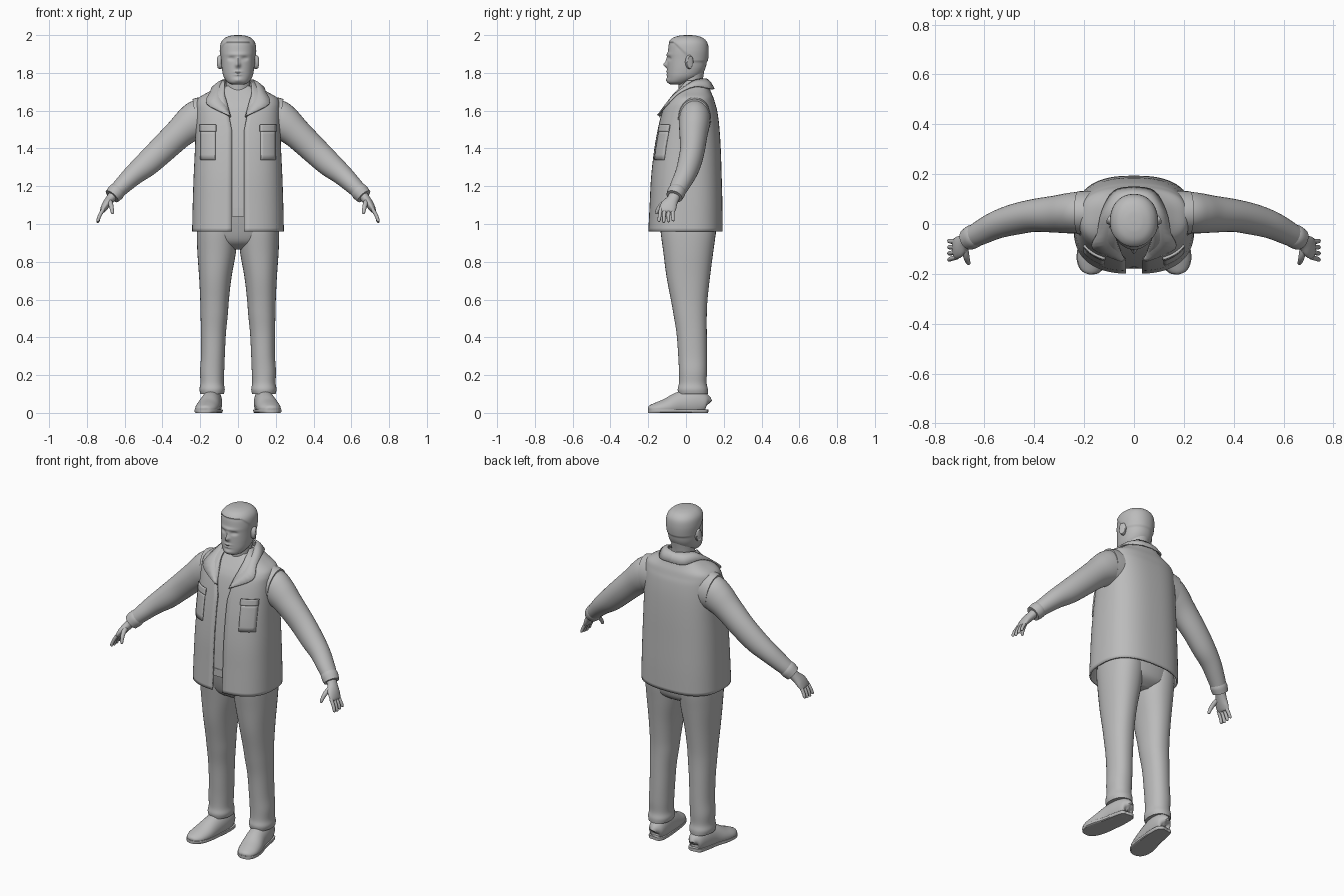
import bpy, bmesh, math
from mathutils import Vector

grey = bpy.data.materials.new("plain_grey")
grey.diffuse_color = (0.5, 0.5, 0.5, 1)


def spline(rows, n):
    """Catmull-Rom through rows of numbers, n steps per span."""
    out, last = [], len(rows) - 1
    for i in range(last):
        a, b, c, d = rows[max(i - 1, 0)], rows[i], rows[i + 1], rows[min(i + 2, last)]
        for k in range(n):
            t = k / n
            out.append(tuple(0.5 * (2 * q + (r - p) * t + (2 * p - 5 * q + 4 * r - s) * t * t
                                    + (3 * q - p - 3 * r + s) * t ** 3)
                             for p, q, r, s in zip(a, b, c, d)))
    return out + [tuple(rows[-1])]


def skin(name, rings, closed=True, caps=True, mirror=False, thick=0, offset=-1):
    """Join rings of points into one surface."""
    bm = bmesh.new()
    vs = [[bm.verts.new(p) for p in ring] for ring in rings]
    n = len(rings[0])
    for r, s in zip(vs, vs[1:]):
        for i in range(n if closed else n - 1):
            j = (i + 1) % n
            bm.faces.new((r[i], r[j], s[j], s[i]))
    if closed and caps:
        bm.faces.new(vs[0])
        bm.faces.new(vs[-1])
    bmesh.ops.recalc_face_normals(bm, faces=bm.faces[:])
    me = bpy.data.meshes.new(name)
    bm.to_mesh(me)
    bm.free()
    me.materials.append(grey)
    ob = bpy.data.objects.new(name, me)
    bpy.context.collection.objects.link(ob)
    if thick:
        m = ob.modifiers.new("thickness", 'SOLIDIFY')
        m.thickness, m.offset = thick, offset
    if mirror:
        ob.modifiers.new("mirror", 'MIRROR')
    return ob


def oval(t, rx, ry, p):
    s, c = math.sin(t), math.cos(t)
    return (math.copysign(abs(s) ** (2 / p), s) * rx, -math.copysign(abs(c) ** (2 / p), c) * ry)


def stack(rows, n=5, sides=40, p=2.0):
    """Level oval rings from rows of z, cx, cy, rx, ry."""
    rings = []
    for z, cx, cy, rx, ry in spline(rows, n):
        pts = [oval(math.tau * i / sides, rx, ry, p) for i in range(sides)]
        rings.append([Vector((cx + x, cy + y, z)) for x, y in pts])
    return rings


def limb(name, rows, n=5, sides=24, ref=(0, 1, 0), zmax=9):
    """Mirrored tube from rows of x, y, z, width, depth."""
    rows = spline(rows, n)
    rings = []
    for i, r in enumerate(rows):
        a, b = rows[max(i - 1, 0)], rows[min(i + 1, len(rows) - 1)]
        t = (Vector(b[:3]) - Vector(a[:3])).normalized()
        u = t.cross(Vector(ref)).normalized()
        v = u.cross(t)
        ring = []
        for k in range(sides):
            g = math.tau * k / sides
            q = Vector(r[:3]) + u * math.cos(g) * r[3] + v * math.sin(g) * r[4]
            q.z = min(max(q.z, 0), zmax)
            ring.append(q)
        rings.append(ring)
    return skin(name, rings, mirror=True)


# Vest: open-fronted shell, rows of z, cy, rx, ry
VP = 2.6
vest_rows = [(.96, -.003, .243, .197), (1.1, 0, .24, .193), (1.25, .002, .235, .187),
             (1.4, .008, .228, .176), (1.52, .015, .224, .161), (1.6, .02, .222, .145),
             (1.64, .024, .22, .13), (1.67, .03, .205, .115), (1.70, .035, .155, .097),
             (1.73, .042, .11, .08), (1.76, .045, .082, .068)]
rings = []
for z, cy, rx, ry in spline(vest_rows, 5):
    gap = .033 + .04 * min(max((z - 1.5) / .2, 0), 1)
    t0 = math.asin((gap / rx) ** (VP / 2))
    ring = []
    for i in range(65):
        x, y = oval(t0 + (math.tau - 2 * t0) * i / 64, rx, ry, VP)
        ring.append((x, y + cy, z))
    rings.append(ring)
skin("vest", rings, closed=False, thick=.01)


def vest_front(x, z):
    for a, b in zip(vest_rows, vest_rows[1:]):
        if a[0] <= z <= b[0]:
            f = (z - a[0]) / (b[0] - a[0])
            cy, rx, ry = (a[k] + (b[k] - a[k]) * f for k in (1, 2, 3))
            return cy - ry * max(1 - (x / rx) ** VP, 0) ** (1 / VP)


# Chest pockets and their flaps follow the vest front
def patch(name, x0, x1, z0, z1, lift):
    skin(name, [[(x, vest_front(x, z) - lift, z) for x in (x0 + (x1 - x0) * i / 6 for i in range(7))]
                for z in (z0 + (z1 - z0) * j / 6 for j in range(7))],
         closed=False, mirror=True, thick=.01, offset=0)


patch("chest_pocket", .12, .198, 1.34, 1.5, .003)
patch("pocket_flap", .116, .2, 1.49, 1.525, .006)

# Armhole edges
limb("armhole_edge", [(.15, .045, 1.565, .112, .088), (.19, .045, 1.56, .112, .088),
                      (.225, .045, 1.555, .108, .086)], 2, 32)

# Collar: folded strip from neckline to outer edge
inner = [(0, .112, 1.765), (.055, .092, 1.768), (.08, .035, 1.755), (.076, -.035, 1.70),
         (.058, -.095, 1.64), (.04, -.14, 1.565)]
outer = [(0, .148, 1.715), (.08, .132, 1.715), (.128, .05, 1.728), (.148, -.035, 1.695),
         (.165, -.098, 1.635), (.05, -.15, 1.575)]
strip = []
for a, b in zip(spline(inner, 4), spline(outer, 4)):
    a, b = Vector(a), Vector(b)
    strip.append([a, a.lerp(b, .5) + Vector((0, 0, .008)), b])
skin("collar", strip, closed=False, mirror=True, thick=.008, offset=0)

# Shirt, neck and belt
shirt = [(1.05, 0, 0, .222, .178)] + [(z, 0, cy, rx - .018, ry - .016) for z, cy, rx, ry in vest_rows[1:-1]]
skin("shirt", stack(shirt, 4, 48, VP))
skin("neck", stack([(1.64, 0, .03, .075, .072), (1.70, 0, .028, .068, .066),
                    (1.75, 0, .024, .064, .064), (1.83, 0, .03, .066, .07)]))
skin("shirt_neckband", stack([(1.66, 0, .025, .08, .08), (1.685, 0, .028, .077, .077),
                              (1.70, 0, .03, .071, .07)], 3))
skin("belt", stack([(1.04, 0, 0, .224, .181), (1.085, 0, 0, .224, .181)], 1, 48, VP))

# Trousers: hips and two legs
skin("trouser_hips", stack([(.865, 0, .02, .09, .07), (.90, 0, .017, .185, .125),
                            (.96, 0, .012, .215, .148), (1.06, 0, .005, .212, .165)], 4, 40, 2.3))
leg = [(.10, .137, .038, .062, .078), (.125, .137, .036, .067, .08), (.16, .137, .036, .062, .073),
       (.22, .137, .037, .064, .074), (.30, .133, .035, .063, .076), (.42, .13, .03, .066, .08),
       (.52, .126, .022, .072, .088), (.60, .124, .017, .076, .097), (.72, .12, .012, .086, .115),
       (.85, .113, .012, .102, .132), (.96, .11, .012, .108, .146), (1.0, .11, .01, .1, .14)]
skin("trouser_leg", stack(leg, 5, 36, 2.2), mirror=True)

# Shoes with soles
shoe = [(.13, .115, .045, .008, .02), (.13, .105, .05, .04, .05), (.135, .05, .055, .052, .075),
        (.145, -.03, .045, .056, .068), (.16, -.10, .028, .062, .05), (.172, -.155, .022, .056, .034),
        (.18, -.19, .02, .034, .02), (.182, -.2, .018, .006, .006)]
limb("shoe", shoe, 5, 28, (0, 0, 1))
limb("shoe_sole", [(x, y * 1.005, .015, w * 1.06, .05) for x, y, z, w, d in shoe], 5, 28, (0, 0, 1), .018)

# Sleeves and cuffs
limb("sleeve", [(.12, .05, 1.585, .08, .07), (.2, .047, 1.56, .1, .082), (.25, .044, 1.53, .094, .082),
                (.31, .04, 1.48, .08, .075), (.40, .034, 1.395, .073, .066), (.48, .018, 1.32, .067, .062),
                (.55, -.003, 1.262, .056, .056), (.61, -.032, 1.205, .047, .05),
                (.645, -.05, 1.17, .042, .044)], 5, 32)
limb("cuff", [(.63, -.042, 1.185, .041, .043), (.645, -.05, 1.17, .047, .048),
              (.667, -.062, 1.146, .043, .044)], 4, 28)

# Hands
limb("palm", [(.655, -.055, 1.16, .026, .032), (.678, -.07, 1.13, .024, .032),
              (.70, -.09, 1.1, .021, .043), (.717, -.1, 1.072, .014, .042),
              (.722, -.102, 1.062, .006, .034)])
for i in range(4):
    tip = 1.006 + .005 * abs(i - 1.2)
    limb("finger_%d" % (i + 1), [(.712, -.133 + .021 * i, 1.08, .010, .0105),
                                 (.732, -.139 + .023 * i, 1.045, .0095, .0095),
                                 (.742, -.143 + .025 * i, tip + .006, .008, .008),
                                 (.744, -.144 + .025 * i, tip, .003, .003)], 4, 12)
limb("thumb", [(.682, -.085, 1.125, .014, .017), (.674, -.125, 1.105, .013, .013),
               (.668, -.147, 1.08, .0105, .0105), (.664, -.157, 1.058, .008, .008),
               (.663, -.159, 1.053, .003, .003)], 4, 14)

# Head: oval stack shaped with soft bumps (x, z, x spread, z spread, push)
bumps = [(0, 1.842, .012, .013, -.02), (0, 1.865, .009, .02, -.008), (0, 1.898, .05, .009, -.006),
         (.036, 1.876, .015, .009, .011), (-.036, 1.876, .015, .009, .011),
         (.036, 1.875, .009, .005, -.004), (-.036, 1.875, .009, .005, -.004),
         (0, 1.806, .02, .005, -.007), (0, 1.790, .018, .005, -.006), (0, 1.762, .024, .012, -.008)]
head = stack([(1.738, 0, -.04, .03, .04), (1.75, 0, -.036, .055, .06), (1.78, 0, -.013, .076, .086),
              (1.82, 0, .001, .085, .1), (1.87, 0, .007, .089, .105), (1.92, 0, .01, .092, .105),
              (1.96, 0, .01, .086, .098), (1.985, 0, .01, .066, .076), (1.997, 0, .01, .036, .042),
              (2.0, 0, .01, .008, .008)], 9, 96, 2.15)
for ring in head:
    for p in ring:
        hairline = 1.957 - .1 * min(max((p.y + .06) / .1, 0), 1)
        grow = 1 + .05 * min(max((p.z - hairline) / .006, 0), 1)
        if p.y < 0:
            p.y += sum(a * math.exp(-((p.x - x) / sx) ** 2 - ((p.z - z) / sz) ** 2)
                       for x, z, sx, sz, a in bumps)
        p.x *= grow
        p.y = .01 + (p.y - .01) * grow
skin("head", head)

# Ears
limb("ear", [(.082, .012, 1.858, .034, .018), (.093, .017, 1.858, .037, .021),
             (.101, .021, 1.859, .035, .02), (.103, .022, 1.859, .026, .013),
             (.098, .02, 1.859, .018, .008)], 3, 20)

# Smooth shading that keeps hard edges
bpy.ops.object.select_all(action='SELECT')
bpy.context.view_layer.objects.active = bpy.data.objects["head"]
bpy.ops.object.shade_smooth_by_angle(angle=math.radians(40))
